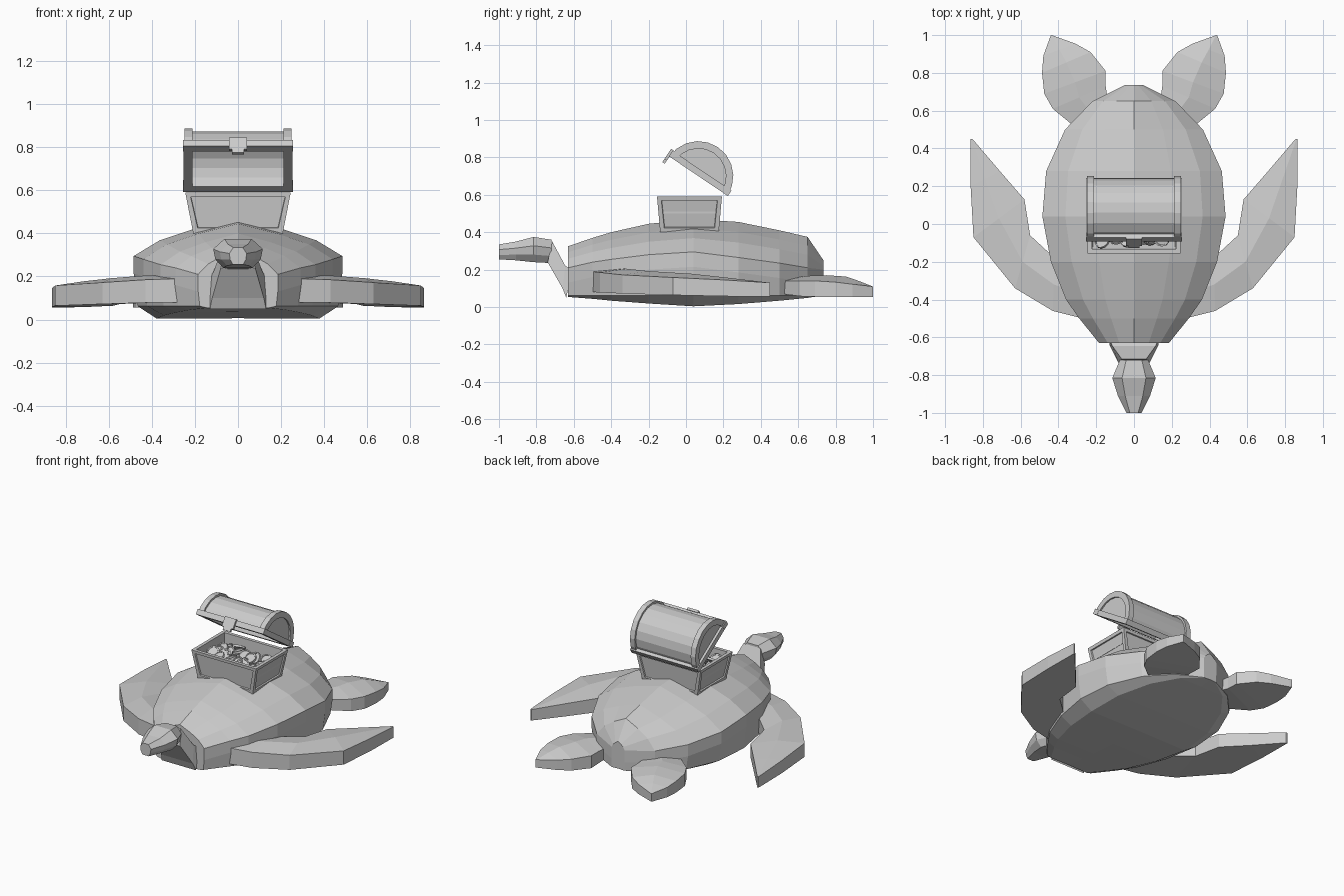
import bpy, bmesh, math, random
from mathutils import Matrix, Vector, Euler

if "Cube" in bpy.data.objects:
    bpy.data.objects.remove(bpy.data.objects["Cube"])

random.seed(4)
grey = bpy.data.materials.new("plain_grey")
grey.diffuse_color = (0.6, 0.6, 0.6, 1)
grey.use_nodes = True
grey.node_tree.nodes["Principled BSDF"].inputs["Base Color"].default_value = grey.diffuse_color


def finish(name, bm):
    bmesh.ops.recalc_face_normals(bm, faces=bm.faces)
    me = bpy.data.meshes.new(name)
    bm.to_mesh(me)
    bm.free()
    me.materials.append(grey)
    ob = bpy.data.objects.new(name, me)
    bpy.context.collection.objects.link(ob)
    return ob


def add_loft(bm, rings):
    vs = [[bm.verts.new(p) for p in r] for r in rings]
    n = len(rings[0])
    for a, b in zip(vs, vs[1:]):
        for i in range(n):
            j = (i + 1) % n
            bm.faces.new((a[i], a[j], b[j], b[i]))
    bm.faces.new(vs[0])
    bm.faces.new(vs[-1])


def loft(name, rings):
    bm = bmesh.new()
    add_loft(bm, rings)
    return finish(name, bm)


def both(half):
    """Close a half section (x >= 0, top to bottom) with its mirror image."""
    return half + [(-x, y, z) for x, y, z in reversed(half) if x > 1e-6]


# Shell: y, half width, ridge height, rim height, belly height
shell = [(-.63, .185, .325, .21, .05), (-.5, .29, .37, .24, .04), (-.4, .36, .40, .255, .03),
         (-.2, .44, .445, .28, .015), (.04, .485, .47, .295, .0), (.28, .465, .455, .265, .012),
         (.5, .365, .41, .235, .03), (.65, .22, .375, .21, .045), (.735, .05, .25, .20, .058)]
rings = []
for y, w, zt, zr, zb in shell:
    h = zt - zr
    rings.append(both([(0, y, zt), (.42 * w, y, zr + .72 * h), (.75 * w, y, zr + .42 * h),
                       (w, y, zr), (w, y, zr - .08), (.96 * w, y, .062),
                       (.78 * w, y, zb + .004), (0, y, zb + .006)]))
loft("shell", rings)

# Neck rising from the shell, then the head
loft("neck", [[(-.13, -.64, .05), (.13, -.64, .05), (.13, -.61, .20), (-.13, -.61, .20)],
              [(-.12, -.66, .10), (.12, -.66, .10), (.115, -.645, .22), (-.115, -.645, .22)],
              [(-.08, -.74, .24), (.08, -.74, .24), (.065, -.715, .35), (-.065, -.715, .35)]])
head = []
for y, w, lo, hi in [(-.72, .075, .235, .36), (-.815, .115, .24, .375),
                     (-.91, .085, .25, .35), (-1.0, .04, .255, .335)]:
    h = hi - lo
    head.append(both([(.55 * w, y, hi), (w, y, lo + .65 * h),
                      (.92 * w, y, lo + .3 * h), (.6 * w, y, lo)]))
loft("head", head)


# Flippers: outer xy, inner xy, edge height, crown height, underside height
def flippers(name, rows):
    for side, s in (("right", 1), ("left", -1)):
        rings = []
        for (ox, oy), (ix, iy), ze, zc, zb in rows:
            mx, my = (ox + ix) / 2, (oy + iy) / 2
            rings.append([(s * ox, oy, ze), (s * mx, my, zc), (s * ix, iy, ze),
                          (s * ix, iy, zb), (s * ox, oy, zb)])
        loft(f"{name}_{side}", rings)


flippers("front_flipper", [
    ((.27, -.50), (.25, -.25), .19, .205, .08),
    ((.43, -.46), (.42, -.18), .185, .205, .078),
    ((.63, -.34), (.55, -.06), .172, .192, .072),
    ((.85, -.07), (.58, .13), .158, .178, .064),
    ((.865, .20), (.71, .28), .145, .155, .058),
    ((.865, .45), (.855, .45), .13, .13, .055)])
flippers("rear_flipper", [
    ((.32, .52), (.14, .66), .14, .16, .07),
    ((.43, .61), (.15, .73), .14, .168, .058),
    ((.475, .69), (.15, .81), .14, .17, .055),
    ((.487, .80), (.23, .91), .133, .163, .055),
    ((.48, .89), (.31, .955), .122, .14, .055),
    ((.44, 1.0), (.425, .996), .11, .11, .055)])


# Chest base: tapered box with recessed side panels and a hollow top
def rect(hx, y0, y1, z):
    return [(-hx, y0, z), (hx, y0, z), (hx, y1, z), (-hx, y1, z)]


bm = bmesh.new()
add_loft(bm, [rect(.208, -.138, .175, .40), rect(.245, -.155, .192, .59)])
bmesh.ops.recalc_face_normals(bm, faces=bm.faces)
bm.normal_update()
top = [f for f in bm.faces if f.normal.z > .9]
sides = [f for f in bm.faces if abs(f.normal.z) < .5]
for faces, t, d in ((sides, .032, -.009), (top, .032, -.09)):
    bmesh.ops.inset_individual(bm, faces=faces, thickness=t, depth=0)
    bmesh.ops.inset_individual(bm, faces=faces, thickness=.003, depth=d)
finish("chest_base", bm)

# Coins heaped in the chest
bm = bmesh.new()
for i in range(26):
    gx, gy = i % 6, i // 6
    loc = Vector((-.16 + gx * .064 + random.uniform(-.015, .015),
                  -.08 + gy * .05 + random.uniform(-.012, .012),
                  random.uniform(.525, .555)))
    rot = Euler((random.uniform(-.7, .9), random.uniform(-.6, .6), 0)).to_matrix().to_4x4()
    made = bmesh.ops.create_cone(bm, cap_ends=True, segments=12, radius1=.042, radius2=.042,
                                 depth=.014, matrix=Matrix.Translation(loc) @ rot)
    caps = [f for f in {f for v in made["verts"] for f in v.link_faces} if len(f.verts) == 12]
    bmesh.ops.inset_individual(bm, faces=caps, thickness=.008, depth=0)
    bmesh.ops.inset_individual(bm, faces=caps, thickness=.001, depth=-.003)
finish("coins", bm)

# Lid: profiles in (p forward, v up) of the tilted lid, extruded along x
TILT = math.radians(34)


def lid_prism(bm, prof, x0, x1):
    c, s = math.cos(TILT), math.sin(TILT)
    add_loft(bm, [[(x, .066 - c * p + s * v, .70 + s * p + c * v) for p, v in prof]
                  for x in (x0, x1)])


def arc(r, n=10):
    return [(r * math.cos(math.pi * i / n), r * math.sin(math.pi * i / n)) for i in range(n + 1)]


def box(p0, p1, v0, v1):
    return [(p0, v0), (p1, v0), (p1, v1), (p0, v1)]


bm = bmesh.new()
lid_prism(bm, arc(.174) + arc(.145)[::-1], -.225, .225)
finish("lid_barrel", bm)

bm = bmesh.new()
for s in (-1, 1):
    lid_prism(bm, arc(.187) + arc(.148)[::-1], s * .212, s * .248)
finish("lid_ribs", bm)

bm = bmesh.new()
for s in (-1, 1):
    lid_prism(bm, arc(.16), s * .212, s * .238)
finish("lid_end_panels", bm)

bm = bmesh.new()
for s in (-1, 1):
    lid_prism(bm, box(s * .145, s * .19, 0, .035), -.255, .255)
    lid_prism(bm, box(-.15, .15, 0, .035), s * .212, s * .254)
finish("lid_rim", bm)

bm = bmesh.new()
lid_prism(bm, box(.186, .202, -.025, .04), -.042, .042)
lid_prism(bm, box(.186, .202, -.045, -.025), -.028, .028)
finish("latch", bm)
